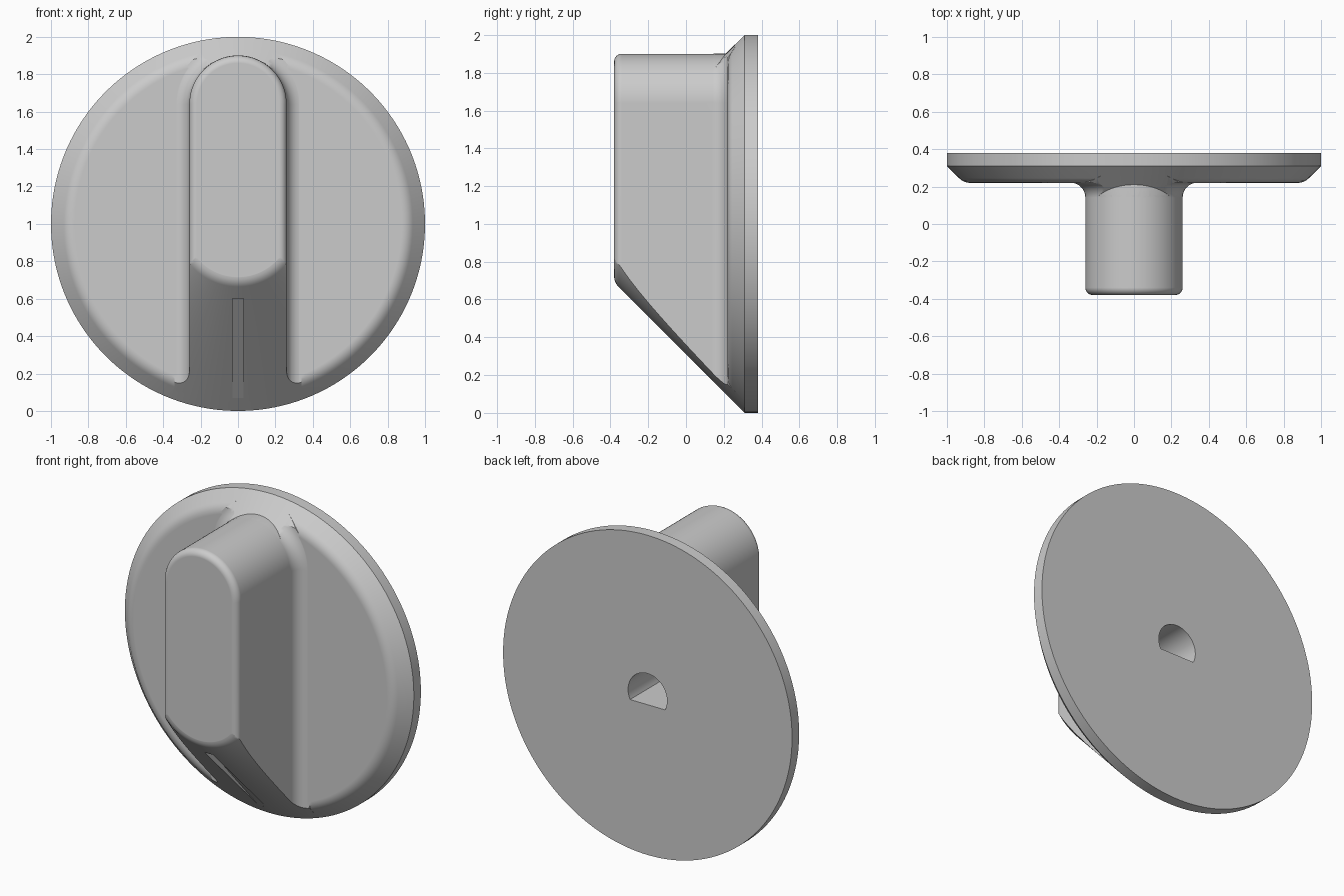
import bpy, bmesh
from math import sin, cos, pi, asin

if "Cube" in bpy.data.objects:
    bpy.data.objects.remove(bpy.data.objects["Cube"])


def loft(name, rings):
    """Skin equal-length closed rings and cap both ends."""
    bm = bmesh.new()
    rows = [[bm.verts.new(p) for p in ring] for ring in rings]
    n = len(rows[0])
    for a, b in zip(rows, rows[1:]):
        for i in range(n):
            j = (i + 1) % n
            bm.faces.new((a[i], a[j], b[j], b[i]))
    bm.faces.new(rows[0])
    bm.faces.new(rows[-1])
    bmesh.ops.recalc_face_normals(bm, faces=bm.faces)
    mesh = bpy.data.meshes.new(name)
    bm.to_mesh(mesh)
    bm.free()
    ob = bpy.data.objects.new(name, mesh)
    bpy.context.collection.objects.link(ob)
    return ob


def revolve(name, profile, n=144):
    """Turn (radius, y) points around the knob axis at z = 1."""
    return loft(name, [[(r * cos(2 * pi * (i + .5) / n), y, 1 + r * sin(2 * pi * (i + .5) / n))
                        for i in range(n)] for r, y in profile])


def arch(offset, y, bottom, n=40):
    """Grip outline: round top, straight sides, flat bottom."""
    r = 0.26 + offset
    pts = [(r * cos(pi * i / n), y, 1.64 + r * sin(pi * i / n)) for i in range(n + 1)]
    return pts + [(-r, y, bottom), (r, y, bottom)]


def rounded(a, corner, b, n=6):
    """Curved blend from a to b around a corner."""
    out = []
    for i in range(n + 1):
        t = i / n
        out.append(tuple((1 - t) ** 2 * p + 2 * t * (1 - t) * q + t * t * s
                         for p, q, s in zip(a, corner, b)))
    return out


def boolean(target, tool, operation):
    tool.hide_render = True
    mod = target.modifiers.new(operation, 'BOOLEAN')
    mod.operation, mod.object, mod.solver = operation, tool, 'EXACT'
    bpy.context.view_layer.objects.active = target
    bpy.ops.object.modifier_apply(modifier=mod.name)
    bpy.data.objects.remove(tool, do_unlink=True)


# Base disc with a softened front edge
knob = revolve("control_knob", [(1, .38), (1, .31)]
               + rounded((.935, .245), (.91, .22), (.875, .22)))

# Grip: rounded front edge, straight walls, flared fillet at the base
R, F = 0.04, 0.08
steps = [i * pi / 16 for i in range(9)]
section = [(-R + R * sin(a), -.38 + R - R * cos(a)) for a in steps]
section += [(F - F * cos(a), .141 + F * sin(a)) for a in steps]
section += [(F, .26)]
grip = loft("grip", [arch(o, y, -.2) for o, y in section])
boolean(knob, grip, 'UNION')

# Trim to a cone, keeping the upper part of the grip whole
e = 0.0007
cone = revolve("cone_trim", rounded((.275, -.3805), (.31, -.3805), (.335 + e, -.355))
               + [(1 + e, .31), (1 + e, .42)])
keep = loft("upper_keep", [arch(.001, y, 1.003) for y in (-.5, .3)])
boolean(cone, keep, 'UNION')
boolean(knob, cone, 'INTERSECT')

# Pointer groove in the lower slope
groove = loft("groove_cutter", [[(x, .24, .07), (x, -.24, .6), (x, -.5, .6), (x, -.5, .07)]
                                for x in (-.03, .03)])
boolean(knob, groove, 'DIFFERENCE')

# D-shaped shaft hole in the back
r, flat = 0.135, 0.06
a0 = -asin(flat / r)
hole = loft("shaft_hole_cutter", [[(r * cos(a0 + (pi - 2 * a0) * i / 40), y,
                                    1 + r * sin(a0 + (pi - 2 * a0) * i / 40))
                                   for i in range(41)] for y in (-.1, .5)])
boolean(knob, hole, 'DIFFERENCE')

# Smooth shading with crisp edges kept
bpy.ops.object.select_all(action='DESELECT')
knob.select_set(True)
bpy.context.view_layer.objects.active = knob
bpy.ops.object.shade_smooth_by_angle(angle=pi / 6)
wn = knob.modifiers.new("flat_face_normals", 'WEIGHTED_NORMAL')
wn.keep_sharp = True
